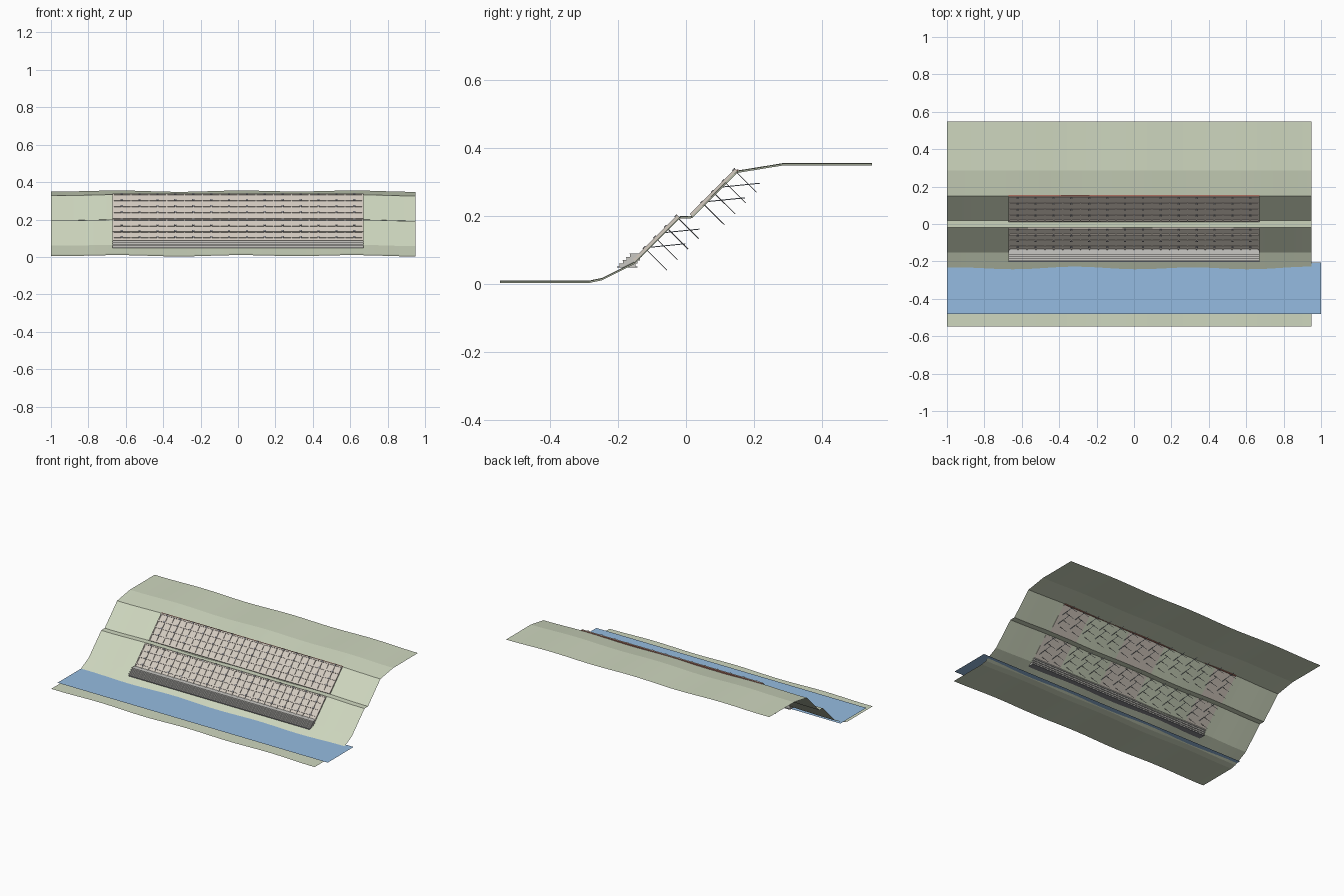
import bpy, bmesh, math
from mathutils import Matrix, Vector

if "Cube" in bpy.data.objects:
    bpy.data.objects.remove(bpy.data.objects["Cube"])


def material(name, rgb):
    m = bpy.data.materials.new(name)
    m.diffuse_color = (*rgb, 1)
    m.use_nodes = True
    m.node_tree.nodes["Principled BSDF"].inputs["Base Color"].default_value = m.diffuse_color
    return m


GREEN = material("grass", (0.62, 0.68, 0.52))
BLUE = material("river_blue", (0.30, 0.50, 0.75))
BEIGE = material("facing_beige", (0.66, 0.60, 0.53))
STONE = material("stone", (0.58, 0.57, 0.54))
RED = material("coping_red", (0.42, 0.16, 0.12))
STEEL = material("steel", (0.25, 0.25, 0.27))
PLASTIC = material("pipe", (0.35, 0.42, 0.50))


def finish(name, bm, mat):
    me = bpy.data.meshes.new(name)
    bm.to_mesh(me)
    bm.free()
    me.materials.append(mat)
    ob = bpy.data.objects.new(name, me)
    bpy.context.collection.objects.link(ob)
    return ob


def box(bm, centre, size, tilt=0.0):
    m = (Matrix.Translation(centre) @ Matrix.Rotation(tilt, 4, 'X')
         @ Matrix.Diagonal((*size, 1)))
    bmesh.ops.create_cube(bm, size=1, matrix=m)


def rod(bm, a, b, r, sides=6):
    a, b = Vector(a), Vector(b)
    q = (b - a).to_track_quat('Z', 'Y').to_matrix().to_4x4()
    bmesh.ops.create_cone(bm, cap_ends=True, segments=sides, radius1=r, radius2=r,
                          depth=(b - a).length,
                          matrix=Matrix.Translation((a + b) / 2) @ q)


# Terrain: benched slope profile swept along x with a gentle undulation
profile = [(-0.547, 0.0065), (-0.285, 0.0065), (-0.247, 0.0145), (-0.152, 0.062),
           (-0.018, 0.196), (0.018, 0.197), (0.15, 0.33), (0.285, 0.352), (0.547, 0.352)]
bm = bmesh.new()
rows = []
for i in range(40):
    x = -1 + i * 0.05
    dz = 0.003 * math.cos(10 * x) + 0.001 * math.sin(5 * x)
    rows.append([bm.verts.new((x, y, z + dz)) for y, z in profile])
for r0, r1 in zip(rows, rows[1:]):
    for j in range(len(profile) - 1):
        bm.faces.new((r0[j], r1[j], r1[j + 1], r0[j + 1]))
terrain = finish("terrain", bm, GREEN)
bpy.context.view_layer.objects.active = terrain
terrain.select_set(True)
bpy.ops.object.shade_smooth_by_angle(angle=math.radians(8))
terrain.select_set(False)

# Water surface at the toe
bm = bmesh.new()
bm.faces.new([bm.verts.new((x, y, 0.02)) for x, y in
              ((-1, -0.48), (1, -0.48), (1, -0.205), (-1, -0.205))])
finish("water", bm, BLUE)

HALF, COLS, ROWS = 0.67, 28, 4


def reinforced_slope(label, a, b, drains):
    a, b = Vector((0, *a)), Vector((0, *b))
    u = (b - a).normalized()
    n = Vector((0, -u.z, u.y))
    length, tilt = (b - a).length, math.atan2(u.z, u.y)

    # Facing slab
    bm = bmesh.new()
    box(bm, (a + b) / 2 + n * 0.002, (2 * HALF, length, 0.006), tilt)
    finish(label + "_facing", bm, BEIGE)

    # Lattice beams
    bm = bmesh.new()
    for i in range(COLS + 1):
        x = -HALF + 0.003 + i * (2 * HALF - 0.006) / COLS
        box(bm, (a + b) / 2 + n * 0.006 + Vector((x, 0, 0)), (0.006, length, 0.006), tilt)
    for j in range(ROWS + 1):
        p = a + u * (0.004 + j * (length - 0.008) / ROWS)
        box(bm, p + n * 0.006, (2 * HALF, 0.008, 0.0065), tilt)
    finish(label + "_beams", bm, BEIGE)

    # Soil nails with head plates, driven square to the slope
    nails, heads, pipes = bmesh.new(), bmesh.new(), bmesh.new()
    for i in range(COLS // 2):
        x = Vector((-HALF + (2 * i + 1) * 2 * HALF / COLS, 0, 0))
        for j in range(1, ROWS + 1):
            p = a + u * (0.004 + j * (length - 0.008) / ROWS) + x
            rod(nails, p + n * 0.009, p - n * 0.085, 0.0012)
            box(heads, p + n * 0.010, (0.012, 0.010, 0.003), tilt)
        # Drain pipes, rising slightly into the bank
        for y0, z0 in drains:
            s = x + Vector((HALF / COLS, y0, z0))
            rod(pipes, s - Vector((0, 0.012, 0.0012)), s + Vector((0, 0.10, 0.010)), 0.0014, 8)
    finish(label + "_nails", nails, STEEL)
    finish(label + "_nail_heads", heads, STEEL)
    finish(label + "_drains", pipes, PLASTIC)


reinforced_slope("lower", (-0.150, 0.066), (-0.020, 0.196), ((-0.102, 0.108), (-0.060, 0.151)))
reinforced_slope("upper", (0.018, 0.199), (0.150, 0.332), ((0.073, 0.243), (0.118, 0.286)))

# Red coping along the crest
bm = bmesh.new()
box(bm, (0, 0.151, 0.332), (2 * HALF, 0.006, 0.008))
finish("crest_coping", bm, RED)

# Stepped stone toe wall on a base mat
bm = bmesh.new()
for k in range(4):
    y0, y1 = -0.195 + k * 0.010, -0.148 + k * 0.006
    box(bm, (0, (y0 + y1) / 2, 0.0545 + k * 0.0095), (2 * HALF, y1 - y0, 0.0085))
    box(bm, (0, (y0 + y1) / 2, 0.0593 + k * 0.0095), (2 * HALF + 0.004, y1 - y0 + 0.003, 0.0015))
finish("toe_wall", bm, STONE)
bm = bmesh.new()
box(bm, (0, -0.173, 0.049), (2 * HALF, 0.060, 0.003))
finish("toe_mat", bm, STEEL)
